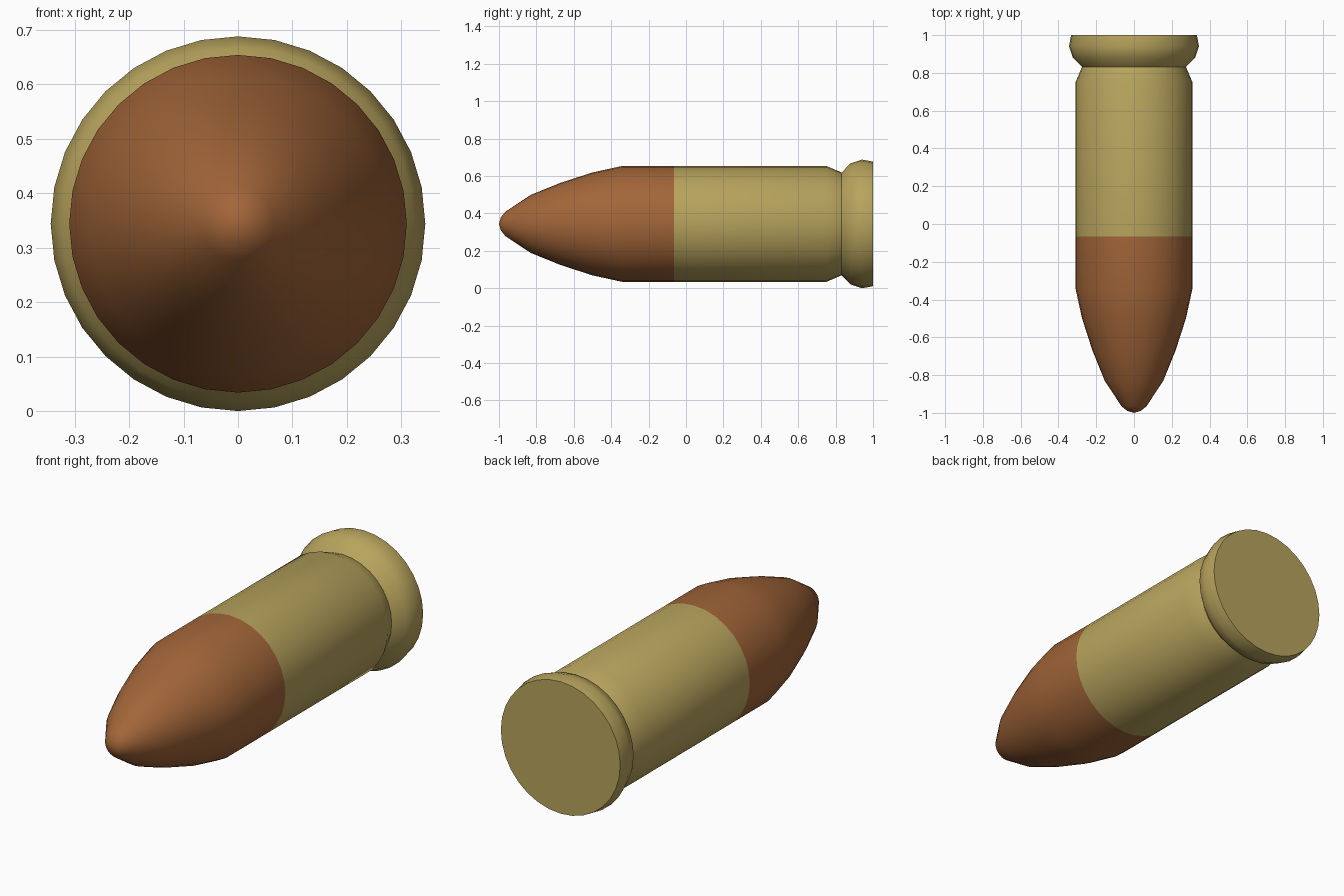
import bpy, bmesh, math

if "Cube" in bpy.data.objects:
    bpy.data.objects.remove(bpy.data.objects["Cube"])

SIDES = 32
AXIS_Z = 0.344


def material(name, color):
    mat = bpy.data.materials.new(name)
    mat.diffuse_color = (*color, 1)
    mat.use_nodes = True
    mat.node_tree.nodes["Principled BSDF"].inputs["Base Color"].default_value = mat.diffuse_color
    return mat


def lathe(name, profile, mat):
    """Revolve (y, radius) points about the y axis; radius 0 makes a pole."""
    bm = bmesh.new()
    rings = []
    for y, r in profile:
        if r == 0:
            rings.append([bm.verts.new((0, y, AXIS_Z))] * SIDES)
        else:
            rings.append([bm.verts.new((r * math.sin(2 * math.pi * i / SIDES), y,
                                        AXIS_Z + r * math.cos(2 * math.pi * i / SIDES)))
                          for i in range(SIDES)])
    for a, b in zip(rings, rings[1:]):
        for i in range(SIDES):
            j = (i + 1) % SIDES
            bm.faces.new(list(dict.fromkeys((a[i], a[j], b[j], b[i]))))
    # flat disc on the back end
    if name == "case":
        bm.faces.new(rings[-1])
    bmesh.ops.recalc_face_normals(bm, faces=bm.faces)
    # make sure the shell points outward
    f = max(bm.faces, key=lambda f: f.calc_area() if len(f.verts) == 4 else 0)
    c = f.calc_center_median()
    if f.normal.x * c.x + f.normal.z * (c.z - AXIS_Z) < 0:
        bmesh.ops.reverse_faces(bm, faces=bm.faces)
    mesh = bpy.data.meshes.new(name)
    bm.to_mesh(mesh)
    bm.free()
    mesh.materials.append(mat)
    obj = bpy.data.objects.new(name, mesh)
    bpy.context.collection.objects.link(obj)
    bpy.ops.object.select_all(action='DESELECT')
    obj.select_set(True)
    bpy.context.view_layer.objects.active = obj
    bpy.ops.object.shade_smooth_by_angle(angle=math.radians(30))
    return obj


# copper tip
lathe("bullet_tip",
      [(-1.0, 0), (-0.99, 0.035), (-0.965, 0.066), (-0.83, 0.155), (-0.67, 0.22),
       (-0.5, 0.275), (-0.34, 0.31), (-0.065, 0.31)],
      material("copper", (0.36, 0.13, 0.04)))

# brass case with extractor groove and rim
lathe("case",
      [(-0.065, 0.31), (0.75, 0.31), (0.832, 0.275), (0.88, 0.324),
       (0.94, 0.344), (1.0, 0.333)],
      material("brass", (0.48, 0.37, 0.11)))
